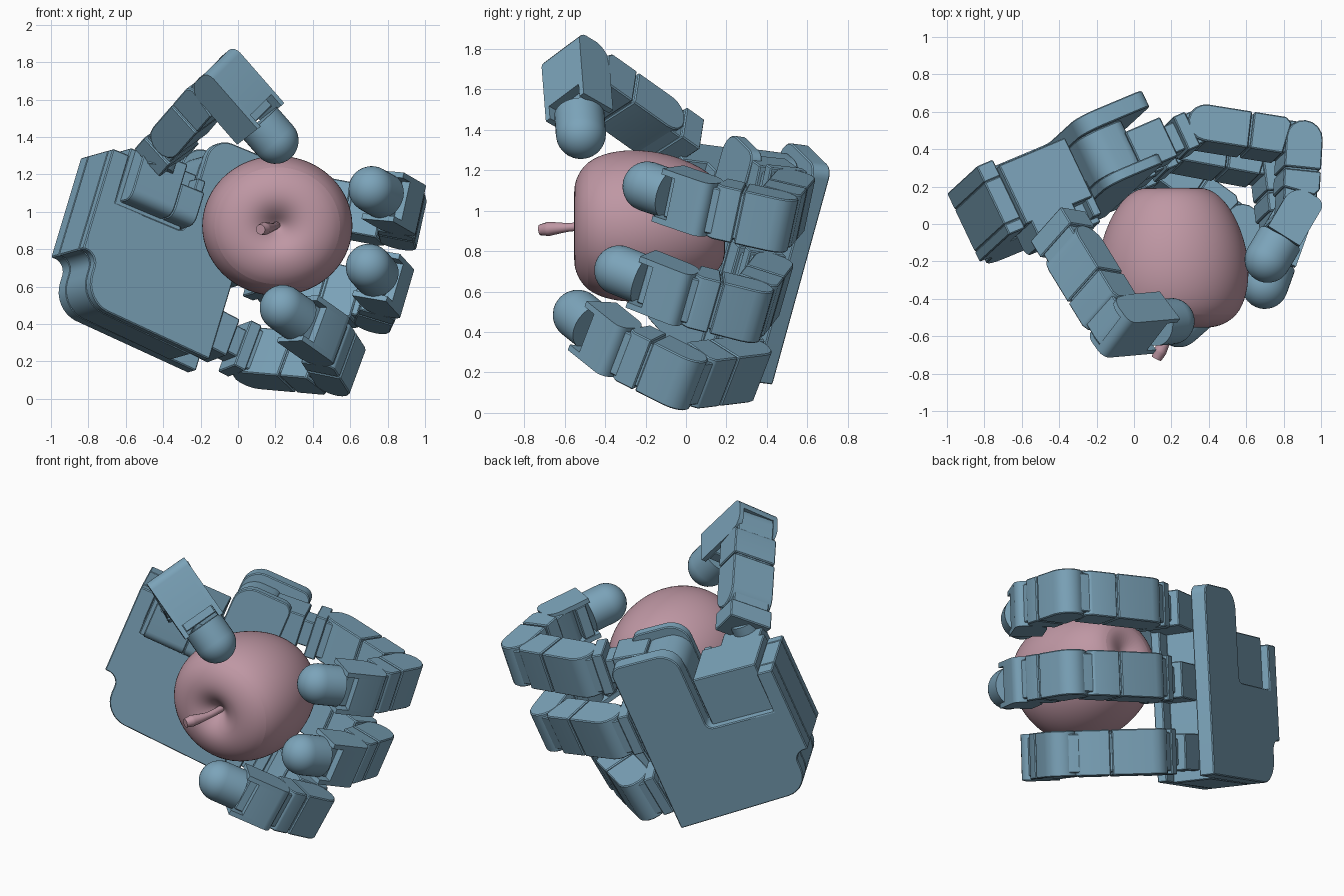
import bpy, bmesh, math
from mathutils import Vector as V, Matrix

if "Cube" in bpy.data.objects:
    bpy.data.objects.remove(bpy.data.objects["Cube"])


def material(name, col):
    m = bpy.data.materials.new(name)
    m.diffuse_color = (*col, 1)
    m.use_nodes = True
    m.node_tree.nodes["Principled BSDF"].inputs["Base Color"].default_value = m.diffuse_color
    return m


BLUE = material("blue_plastic", (0.20, 0.37, 0.49))
ROSE = material("rose_skin", (0.52, 0.31, 0.37))


def frame(o, x, y):
    # matrix with X along x, Y near y, Z = X cross Y
    x = x.normalized()
    y = (y - x * y.dot(x)).normalized()
    m = Matrix((x, y, x.cross(y))).transposed().to_4x4()
    m.translation = o
    return m


def finish(name, bm, mat4, mat=BLUE):
    bmesh.ops.recalc_face_normals(bm, faces=bm.faces)
    me = bpy.data.meshes.new(name)
    bm.transform(mat4)
    bm.to_mesh(me)
    bm.free()
    me.materials.append(mat)
    ob = bpy.data.objects.new(name, me)
    bpy.context.collection.objects.link(ob)
    return ob


def prism(name, pts, lo, hi, mat4, bevel=0.006):
    # outline in XY pulled along Z, with softened sharp edges
    bm = bmesh.new()
    f = bm.faces.new([bm.verts.new((x, y, lo)) for x, y in pts])
    top = bmesh.ops.extrude_face_region(bm, geom=[f])["geom"]
    bmesh.ops.translate(bm, vec=(0, 0, hi - lo), verts=[e for e in top if isinstance(e, bmesh.types.BMVert)])
    bmesh.ops.recalc_face_normals(bm, faces=bm.faces)
    if bevel:
        es = [e for e in bm.edges if e.calc_face_angle(0) > 0.7]
        bmesh.ops.bevel(bm, geom=es, offset=bevel, segments=1, affect='EDGES', profile=0.5)
    return finish(name, bm, mat4)


def box(name, x, y, z, mat4, bevel=0.006):
    return prism(name, [(x[0], y[0]), (x[1], y[0]), (x[1], y[1]), (x[0], y[1])], z[0], z[1], mat4, bevel)


def arc(cx, cy, r, a0, a1, n=8):
    return [(cx + r * math.cos(math.radians(a0 + (a1 - a0) * i / n)),
             cy + r * math.sin(math.radians(a0 + (a1 - a0) * i / n))) for i in range(n + 1)]


def lathe(name, prof, n, mat4, mat=BLUE):
    # profile of (radius, height) spun around local X
    bm = bmesh.new()
    vs = [bm.verts.new((h, r, 0)) for r, h in prof]
    es = [bm.edges.new(p) for p in zip(vs, vs[1:])]
    bmesh.ops.spin(bm, geom=vs + es, cent=(0, 0, 0), axis=(1, 0, 0), angle=2 * math.pi, steps=n)
    bmesh.ops.remove_doubles(bm, verts=bm.verts, dist=1e-4)
    return finish(name, bm, mat4, mat)


# hand axes: U along fingers, S across the palm, W out of the palm
M = frame(V((0.025, 0.313, 0.72)), V((0.861, 0.361, -0.358)), V((0.278, 0.255, 0.926)))
U, S, W = (M.col[i].to_3d() for i in range(3))
O = M.translation.copy()
H, D = 0.137, 0.10     # half width and half depth of a finger link


def palm_layer(name, end, top, lo, hi):
    # rounded heel, narrow wrist and thumb notch
    pts = ([(end, -0.59)] + arc(end - 0.06, top - 0.06, 0.06, 0, 90, 5) + arc(-0.30, top - 0.12, 0.12, 90, 180)
           + arc(-0.46, 0.05, 0.04, 0, -90, 5) + [(-0.85, 0.01), (-0.85, 0.285), (-0.95, 0.285), (-0.95, -0.29)]
           + arc(-0.93, -0.36, 0.07, 80, 0, 5) + arc(-0.70, -0.405, 0.16, 180, 265))
    prism(name, pts, lo, hi, M)


# palm: back plate, recessed core, front plate
palm_layer("palm_back", 0.0, 0.565, -0.297, -0.20)
palm_layer("palm_core", -0.16, 0.51, -0.20, 0.05)
palm_layer("palm_front", -0.07, 0.565, 0.05, 0.111)

# thumb motor in the notch, and its cradle on the palm face
box("thumb_motor", (-0.85, -0.44), (0.0, 0.33), (-0.25, 0.10), M)
cradle = arc(0.09, 0.17, 0.06, 180, 90, 6) + [(0.33, 0.23), (0.33, 0.02), (0.03, 0.02)]
MC = frame(O, S, W)
prism("thumb_cradle", cradle, -0.82, -0.56, MC)
prism("thumb_cradle_step", [(min(x, 0.22), y) for x, y in cradle], -0.56, -0.42, MC)
box("thumb_cradle_tab", (-0.47, -0.42), (0.05, 0.29), (0.0, 0.20), M)


def link(name, p, q, out):
    # one finger segment: wide shell, narrow core with rounded hinge
    m, L = frame(p, q - p, out), (q - p).length
    half = L / 2 - 0.03
    prism(name + "_heel", arc(0, 0, D, 90, 270) + [(half, -D), (half, D)], -H, H, m)
    prism(name + "_shell", [(half + 0.012, -D), (L - 0.11, -D), (L - 0.08, D - 0.03), (L - 0.11, D), (half + 0.012, D)],
          -H, H, m)
    prism(name + "_core", arc(0.1, 0, D - 0.01, 90, 270) + arc(L, 0, D - 0.01, -90, 90), -H + 0.02, H - 0.02, m)


def tip(name, p, q, out):
    # last segment: open housing with a rubber capsule
    m, L = frame(p, q - p, out), (q - p).length
    a, c = L - 0.12, arc(0.05 - D, D - 0.05, 0.05, 90, 180, 4)
    prism(name + "_back", c + [(-D, 0.03), (a - 0.08, 0.05), (a - 0.08, D)], 0.03 - H, H - 0.03, m, 0)
    for s in (-1, 1):
        lo, hi = sorted((s * (H - 0.03), s * H))
        prism(name + "_cheek", c + arc(0, 0, D, 180, 270)[1:] + [(a, -D), (a, D)], lo, hi, m, 0)
    box(name + "_stop", (a - 0.1, a - 0.03), (-D, D - 0.05), (0.03 - H, H - 0.03), m)
    r = 0.124
    prof = [(0, a - 0.01), (r, a - 0.01)] + [(y, x + L) for x, y in arc(0, 0, r, 90, 0, 10)]
    lathe(name + "_rubber", prof, 32, m)


# three fingers, solved from knuckle base to fingertip
L1, L2, L3, REACH = 0.54, 0.384, 0.30, 0.67
for name, off, tilt, T in (("upper_finger", 0.435, 5, V((0.715, -0.19, 1.12))),
                           ("middle_finger", 0.0, 0, V((0.70, -0.33, 0.705))),
                           ("lower_finger", -0.435, -5, V((0.24, -0.535, 0.485)))):
    t = math.radians(tilt)
    u = U * math.cos(t) + S * math.sin(t)
    base = O + S * off + U * 0.08
    j1 = base + u * 0.164
    d = T - j1
    e = (d - u * d.dot(u)).normalized()
    a, b = d.dot(u), d.dot(e)
    q = 0.2
    while math.hypot(a - L1 * math.cos(q), b - L1 * math.sin(q)) > REACH:
        q += 0.01
    ra, rb = a - L1 * math.cos(q), b - L1 * math.sin(q)
    r = math.hypot(ra, rb)
    q2 = math.atan2(rb, ra) - math.acos((L2 * L2 + r * r - L3 * L3) / (2 * L2 * r))

    def way(g):
        return u * math.cos(g) + e * math.sin(g)

    j2 = j1 + way(q) * L1
    j3 = j2 + way(q2) * L2
    # motor in the palm and the swivel block in front of it
    mb = frame(base, u, -e)
    box(name + "_motor", (-0.26, -0.05), (-0.10, 0.13), (-0.11, 0.11), mb)
    box(name + "_collar", (-0.06, 0.02), (-0.08, 0.08), (-0.08, 0.08), mb)
    box(name + "_swivel", (0.01, 0.08), (-D, D), (-H, H), mb)
    box(name + "_yoke", (0.07, 0.18), (-0.09, 0.09), (-H + 0.02, H - 0.02), mb)
    link(name + "_near", j1, j2, way(q - math.pi / 2))
    link(name + "_mid", j2, j3, way(q2 - math.pi / 2))
    tip(name + "_tip", j3, T, way(q2 - math.pi / 2))

# thumb
out = V((-0.12, -0.46, 0.88))
k0, k1, k2, kt = V((-0.39, -0.04, 1.34)), V((-0.31, -0.17, 1.434)), V((-0.08, -0.545, 1.70)), V((0.2, -0.52, 1.38))
mt = frame(k0, k2 - k1, out)
box("thumb_swivel", (-0.04, 0.08), (-D, D), (-H, H), mt)
box("thumb_yoke", (0.07, 0.19), (-0.09, 0.09), (-H + 0.02, H - 0.02), mt)
lathe("thumb_pivot", [(0, -0.02), (0.08, -0.02), (0.08, 0.12), (0, 0.12)], 24, frame(k0 - S * 0.1, S, U))
link("thumb_near", k1, k2, out)
tip("thumb_tip", k2, kt, k2 - k1)

# apple with its axis along the front direction
MA = frame(V((0.21, 0, 0.925)), V((0, 1, 0)), V((1, 0, 0))) @ Matrix.Diagonal((1, 1.03, 0.96, 1))
skin = [(0, -0.46), (0.03, -0.475), (0.08, -0.525), (0.15, -0.558), (0.24, -0.55), (0.335, -0.495), (0.385, -0.38),
        (0.398, -0.24), (0.375, -0.09), (0.32, 0.05), (0.245, 0.155), (0.16, 0.20), (0.09, 0.185), (0, 0.14)]
apple = lathe("apple", skin, 32, MA, ROSE)
sub = apple.modifiers.new("smooth", 'SUBSURF')
sub.levels = sub.render_levels = 2

# apple stem
cu = bpy.data.curves.new("apple_stem", 'CURVE')
cu.dimensions, cu.bevel_depth, cu.bevel_resolution, cu.use_fill_caps = '3D', 0.025, 4, True
sp = cu.splines.new('BEZIER')
stem = [((0.21, -0.44, 0.93), 0.8), ((0.185, -0.58, 0.918), 0.85), ((0.14, -0.68, 0.91), 1.4), ((0.12, -0.72, 0.905), 1.1)]
sp.bezier_points.add(len(stem) - 1)
for bp, (co, rad) in zip(sp.bezier_points, stem):
    bp.co, bp.radius = co, rad
    bp.handle_left_type = bp.handle_right_type = 'AUTO'
cu.materials.append(ROSE)
bpy.context.collection.objects.link(bpy.data.objects.new("apple_stem", cu))

# smooth shading with sharp edges kept
for ob in bpy.context.collection.objects:
    if ob.type == 'MESH':
        ob.select_set(True)
        bpy.context.view_layer.objects.active = ob
bpy.ops.object.shade_smooth_by_angle(angle=math.radians(32))
